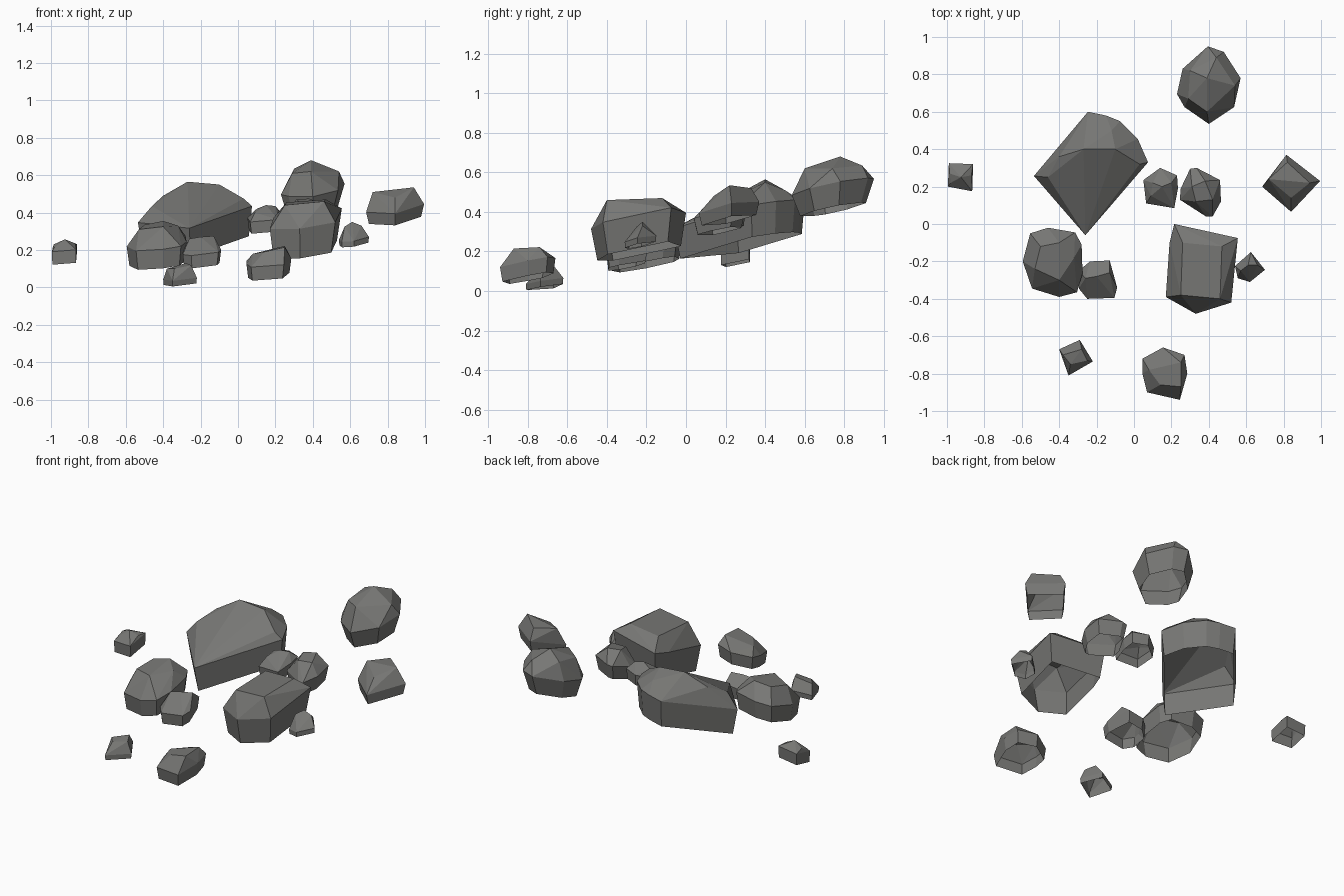
import bpy, bmesh

stone = bpy.data.materials.new("grey stone")
stone.diffuse_color = (0.185, 0.185, 0.177, 1)


def ground(x, y):
    """Height of the sloping ground the rocks rest on."""
    return max(0.0, 0.19 + 0.2 * y + 0.12 * x)


def rock(name, outline, belt, crown, foot=0.92, lift=0.0):
    """Faceted boulder: foot ring on the slope, widest belt, crown points; open underneath."""
    cx = sum(p[0] for p in outline) / len(outline)
    cy = sum(p[1] for p in outline) / len(outline)
    bm = bmesh.new()
    for x, y in outline:
        fx, fy = cx + (x - cx) * foot, cy + (y - cy) * foot
        bm.verts.new((fx, fy, ground(fx, fy) + lift))
        bm.verts.new((x, y, ground(x, y) + belt))
    for p in crown:
        bm.verts.new(p)
    tag = bm.verts.layers.int.new("foot")
    bm.verts.ensure_lookup_table()
    for i in range(0, 2 * len(outline), 2):
        bm.verts[i][tag] = 1
    bmesh.ops.convex_hull(bm, input=bm.verts[:])
    # open underside
    under = [f for f in bm.faces if all(v[tag] for v in f.verts)]
    bmesh.ops.delete(bm, geom=under, context='FACES')
    bmesh.ops.delete(bm, geom=[v for v in bm.verts if not v.link_faces], context='VERTS')
    # merge nearly flat triangles into larger facets
    bmesh.ops.dissolve_limit(bm, angle_limit=0.1, verts=bm.verts[:], edges=bm.edges[:])
    me = bpy.data.meshes.new(name)
    bm.to_mesh(me)
    bm.free()
    me.materials.append(stone)
    bpy.context.collection.objects.link(bpy.data.objects.new(name, me))


# large boulders
rock("largest_boulder",
     [(-.535, .257), (-.246, .60), (-.15, .58), (-.075, .55), (.02, .455), (.075, .33), (-.26, -.06)], .17,
     [(-.46, .25, .435), (-.40, .36, .49), (-.27, .40, .565), (-.10, .40, .55), (.03, .32, .475),
      (-.12, .5, .51)], .93, .01)
rock("long_boulder",
     [(.215, 0), (.38, -.035), (.555, -.075), (.52, -.42), (.33, -.48), (.17, -.39), (.19, -.1)], .18,
     [(.26, -.1, .455), (.47, -.12, .47), (.25, -.38, .44), (.46, -.40, .46)], .88, .015)
rock("back_boulder",
     [(.395, .95), (.48, .92), (.57, .78), (.535, .625), (.40, .535), (.27, .625), (.23, .695), (.26, .83)], .14,
     [(.39, .78, .68), (.30, .82, .635), (.44, .89, .635), (.54, .74, .62), (.39, .60, .62), (.29, .67, .61)],
     .8, .025)
rock("left_boulder",
     [(-.555, -.05), (-.46, -.02), (-.315, -.045), (-.28, -.11), (-.275, -.265), (-.305, -.365),
      (-.4, -.39), (-.545, -.345), (-.595, -.2)], .14,
     [(-.5, -.12, .335), (-.4, -.1, .355), (-.32, -.18, .33), (-.4, -.3, .325), (-.53, -.24, .31)], .92, .035)

# medium rocks
rock("right_rock", [(.685, .2), (.815, .37), (.995, .23), (.84, .065)], .09,
     [(.72, .24, .51), (.94, .22, .535), (.82, .33, .52), (.84, .14, .48)], .9, .025)
rock("front_rock",
     [(.045, -.72), (.155, -.66), (.27, -.7), (.285, -.8), (.245, -.94), (.07, -.9), (.045, -.8)], .09,
     [(.08, -.78, .18), (.25, -.74, .222), (.25, -.87, .215), (.14, -.86, .19)], .92, .015)
rock("centre_rock",
     [(.25, .19), (.30, .295), (.335, .30), (.46, .235), (.465, .12), (.42, .04), (.385, .04), (.245, .13)], .12,
     [(.31, .2, .47), (.38, .23, .475), (.42, .13, .46), (.33, .12, .455)], .85, .035)
rock("inner_rock", [(.05, .235), (.14, .30), (.23, .26), (.235, .19), (.215, .085), (.065, .11)], .13,
     [(.15, .2, .44), (.2, .22, .435), (.1, .22, .42), (.09, .15, .40)], .92, .065)
rock("left_inner_rock",
     [(-.295, -.25), (-.235, -.2), (-.13, -.195), (-.09, -.34), (-.105, -.395), (-.25, -.4), (-.295, -.345)], .09,
     [(-.2, -.28, .27), (-.13, -.26, .275), (-.26, -.29, .26)], .92, .02)

# small stones
rock("far_left_stone", [(-.99, .325), (-.86, .32), (-.865, .175), (-.995, .2)], .08,
     [(-.925, .25, .257), (-.985, .27, .23), (-.87, .26, .235), (-.98, .22, .215)], .96, .01)
rock("right_stone", [(.54, -.225), (.625, -.15), (.70, -.245), (.62, -.31), (.555, -.29)], .045,
     [(.61, -.22, .35), (.66, -.22, .33), (.57, -.25, .325)], .97, .015)
rock("front_stone", [(-.40, -.67), (-.29, -.62), (-.22, -.735), (-.35, -.81)], .035,
     [(-.38, -.7, .1), (-.28, -.67, .13), (-.25, -.73, .118), (-.34, -.75, .1)], .97, .005)
